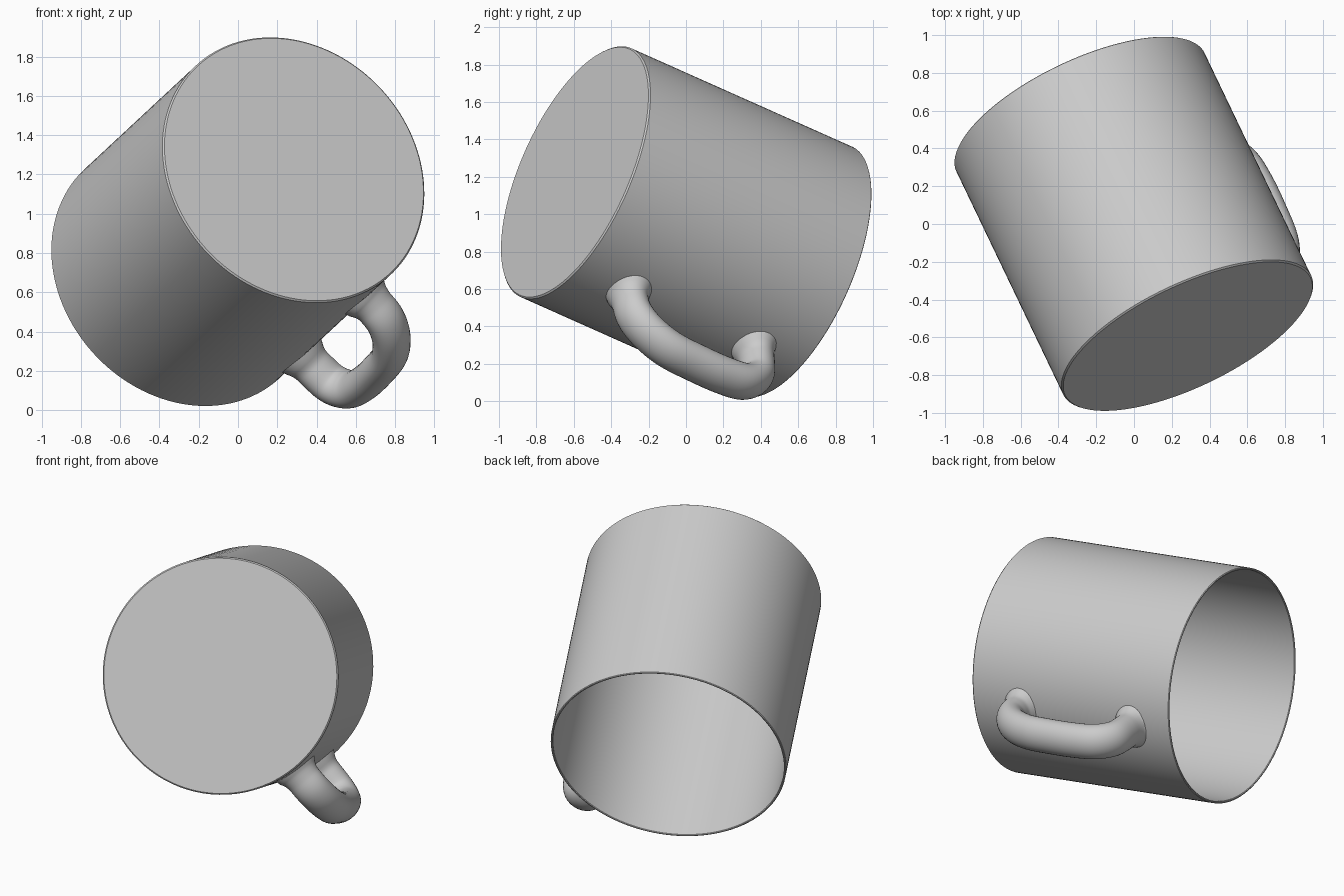
import bpy, bmesh, math
from mathutils import Vector, Matrix

if "Cube" in bpy.data.objects:
    bpy.data.objects.remove(bpy.data.objects["Cube"])

R, L, WALL = 0.728, 1.422, 0.014

# Tilted mug frame: local z runs from base to rim, local x points at the handle
axis = Vector((-0.401, 0.837, -0.373)).normalized()
out = Vector((0.726, 0.041, -0.688))
out = (out - axis * out.dot(axis)).normalized()
side = axis.cross(out)
frame = Matrix((out, side, axis)).transposed().to_4x4()
frame.translation = (0.285, -0.595, 1.225)

grey = bpy.data.materials.new("light_grey")
grey.diffuse_color = (0.6, 0.6, 0.6, 1)
grey.use_nodes = True
grey.node_tree.nodes["Principled BSDF"].inputs["Base Color"].default_value = grey.diffuse_color


def make_object(name, bm, angle):
    bmesh.ops.recalc_face_normals(bm, faces=bm.faces)
    mesh = bpy.data.meshes.new(name)
    bm.to_mesh(mesh)
    bm.free()
    mesh.materials.append(grey)
    ob = bpy.data.objects.new(name, mesh)
    bpy.context.collection.objects.link(ob)
    ob.matrix_world = frame
    bpy.ops.object.select_all(action='DESELECT')
    ob.select_set(True)
    bpy.context.view_layer.objects.active = ob
    bpy.ops.object.shade_smooth_by_angle(angle=math.radians(angle))
    return ob


def loft(bm, rings):
    """Join rings of points with quads and cap both ends."""
    loops = [[bm.verts.new(p) for p in ring] for ring in rings]
    n = len(loops[0])
    for a, b in zip(loops, loops[1:]):
        for i in range(n):
            j = (i + 1) % n
            bm.faces.new((a[i], a[j], b[j], b[i]))
    bm.faces.new(loops[0])
    bm.faces.new(loops[-1])


# Cup: flat base, straight outer wall, thin rim, inner wall and floor
profile = [(R - 0.008, 0), (R, 0.008), (R, L - 0.004), (R - 0.004, L),
           (R - WALL + 0.004, L), (R - WALL, L - 0.004), (R - WALL, 0.02)]
N = 128
bm = bmesh.new()
loft(bm, [[(r * math.cos(2 * math.pi * i / N), r * math.sin(2 * math.pi * i / N), z)
           for i in range(N)] for r, z in profile])
make_object("cup", bm, 35)

# Handle: oval section swept along a smooth path of (along axis, radius)
path = [Vector(p) for p in [
    (0.34, 0.72), (0.345, 0.79), (0.37, 0.88), (0.45, 0.965), (0.58, 1.025),
    (0.75, 1.04), (0.92, 1.04), (1.06, 1.015), (1.14, 0.935), (1.15, 0.82),
    (1.14, 0.72)]]
pad = [2 * path[0] - path[1]] + path + [2 * path[-1] - path[-2]]
curve = []
STEPS = 6
for k in range(len(path) - 1):
    p0, p1, p2, p3 = pad[k:k + 4]
    for s in range(STEPS):
        t = s / STEPS
        curve.append(0.5 * (2 * p1 + (p2 - p0) * t + (2 * p0 - 5 * p1 + 4 * p2 - p3) * t * t
                            + (3 * p1 - p0 - 3 * p2 + p3) * t ** 3))
curve.append(path[-1])

rings, M, OFFSET = [], 32, 0.042
for k, c in enumerate(curve):
    tan = (curve[min(k + 1, len(curve) - 1)] - curve[max(k - 1, 0)]).normalized()
    nrm = Vector((-tan.y, tan.x))
    # flare where the handle meets the wall
    flare = 1 + 0.3 * max(0, 1 - (c.y - 0.72) / 0.08) ** 2
    ring = []
    for i in range(M):
        a = 2 * math.pi * i / M
        q = c + nrm * (0.09 * flare * math.cos(a))
        w = OFFSET + 0.11 * flare * math.sin(a)
        x = q.y
        wall = math.sqrt(R * R - w * w) - 0.005
        if k in (0, len(curve) - 1):
            x = wall
        ring.append((max(x, wall), w, q.x))
    rings.append(ring)
bm = bmesh.new()
loft(bm, rings)
make_object("handle", bm, 60)
